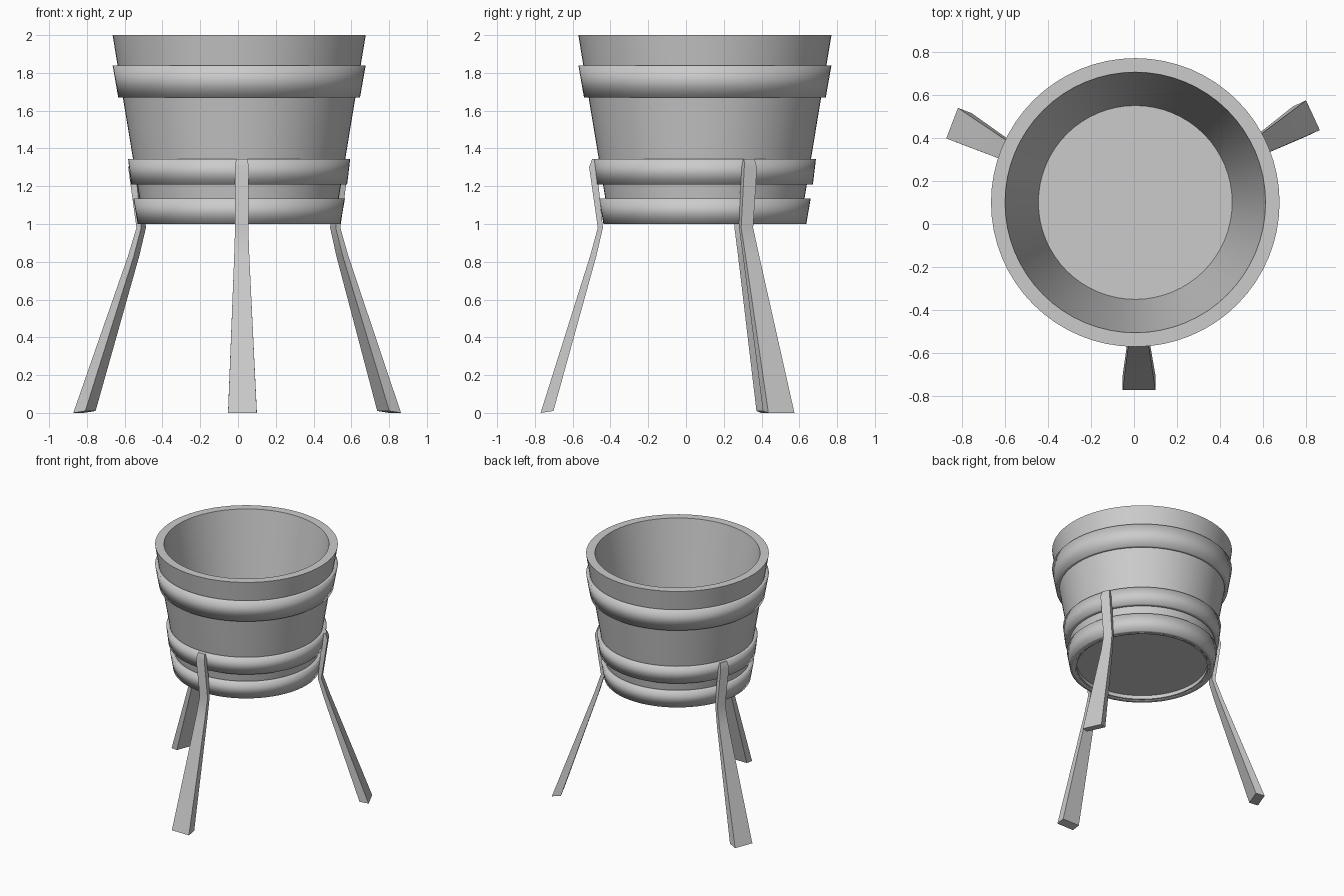
import bpy, bmesh
from math import sin, cos, pi, radians

if "Cube" in bpy.data.objects:
    bpy.data.objects.remove(bpy.data.objects["Cube"])

CX, CY, SEG = 0.006, 0.10, 64   # bucket axis


def finish(name, bm, angle=None):
    bmesh.ops.recalc_face_normals(bm, faces=bm.faces)
    me = bpy.data.meshes.new(name)
    bm.to_mesh(me)
    bm.free()
    ob = bpy.data.objects.new(name, me)
    bpy.context.collection.objects.link(ob)
    for p in me.polygons:
        p.use_smooth = True
    if angle:
        bpy.ops.object.select_all(action='DESELECT')
        ob.select_set(True)
        bpy.context.view_layer.objects.active = ob
        bpy.ops.object.shade_smooth_by_angle(angle=radians(angle))
    return ob


def lathe(name, profile, closed=True, angle=None):
    """Revolve (radius, z) points round the bucket axis; cap the ends if open."""
    bm = bmesh.new()
    rings = [[bm.verts.new((CX + r * cos(2 * pi * i / SEG), CY + r * sin(2 * pi * i / SEG), z))
              for i in range(SEG)] for r, z in profile]
    pairs = list(zip(rings, rings[1:]))
    if closed:
        pairs.append((rings[-1], rings[0]))
    else:
        bm.faces.new(rings[0])
        bm.faces.new(rings[-1])
    for a, b in pairs:
        for i in range(SEG):
            j = (i + 1) % SEG
            bm.faces.new((a[i], a[j], b[j], b[i]))
    return finish(name, bm, angle)


# Tapered tub with a slightly recessed floor
lathe("bucket", [(0.485, 1.03), (0.485, 1.0), (0.505, 1.0), (0.67, 2.0),
                 (0.605, 2.0), (0.45, 1.06)], closed=False, angle=35)

# Hoops: bottom z, top z, outer radius at bottom and top
for name, z0, z1, r0, r1 in (("lower_hoop", 1.0, 1.135, 0.537, 0.56),
                             ("middle_hoop", 1.21, 1.345, 0.572, 0.588),
                             ("upper_hoop", 1.67, 1.84, 0.64, 0.67)):
    wall = lambda z: 0.495 + 0.165 * (z - 1)
    lathe(name, [(wall(z0), z0), (r0, z0), (r1, z1), (wall(z1), z1)])


def leg(name, top_angle, foot_angle, turn, foot_r):
    """Flat bar: strapped to the tub, bent at the knee, flaring to the foot."""
    # inner radius, outer radius, half width, inner z, outer z, share of foot angle
    stations = [(0.575, 0.597, 0.030, 1.345, 1.345, 0),
                (0.573, 0.613, 0.037, 1.30, 1.30, 0),
                (0.540, 0.567, 0.035, 0.98, 0.98, 0),
                (0.575, 0.608, 0.040, 0.83, 0.83, 0.3),
                (foot_r - 0.068, foot_r, 0.076, 0.01, 0.0, 1)]
    t = radians(turn)
    bm = bmesh.new()
    rings = []
    for ri, ro, w, zi, zo, k in stations:
        if k == 0.3:
            ri += (foot_r - 0.87) * 0.15
            ro += (foot_r - 0.87) * 0.15
        a = radians(top_angle + (foot_angle - top_angle) * k)
        mid, half = (ri + ro) / 2, (ro - ri) / 2
        x, y = CX + mid * cos(a), CY + mid * sin(a)
        rings.append([bm.verts.new((x + d * half * cos(t) - s * w * sin(t),
                                    y + d * half * sin(t) + s * w * cos(t),
                                    zo if d > 0 else zi))
                      for d, s in ((-1, -1), (1, -1), (1, 1), (-1, 1))])
    for a, b in zip(rings, rings[1:]):
        for i in range(4):
            j = (i + 1) % 4
            bm.faces.new((a[i], a[j], b[j], b[i]))
    bm.faces.new(rings[0])
    bm.faces.new(rings[-1])
    finish(name, bm, 60)


# Three splayed legs
leg("front_leg", -88.6, -88.8, -90, 0.87)
leg("right_leg", 23.2, 26.2, 25, 0.919)
leg("left_leg", 159.5, 156.5, 159, 0.927)
